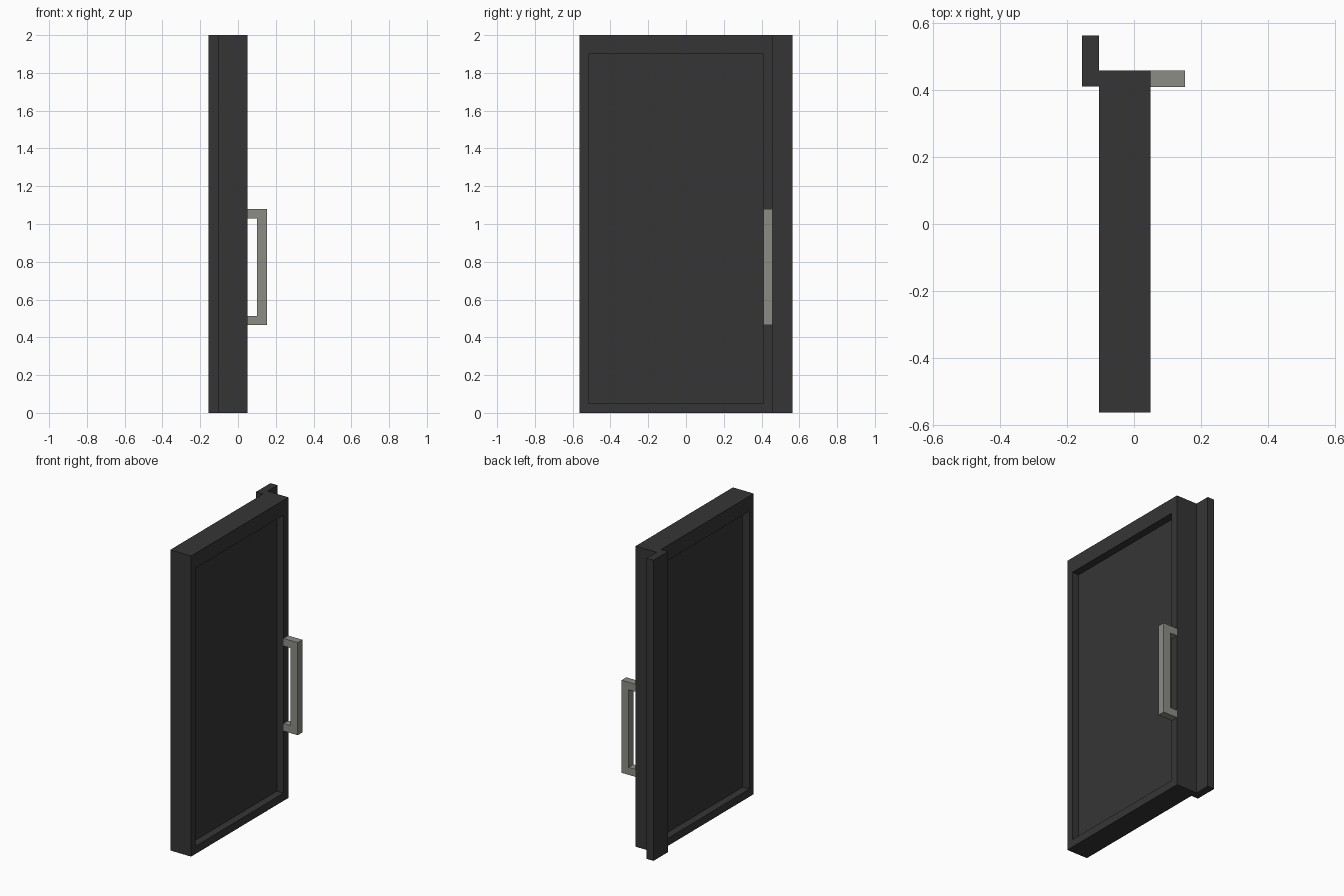
import bpy, bmesh

cube = bpy.data.objects.get("Cube")
if cube:
    bpy.data.objects.remove(cube, do_unlink=True)


def material(name, rgb):
    m = bpy.data.materials.new(name)
    m.use_nodes = True
    m.diffuse_color = (*rgb, 1)
    bsdf = next(n for n in m.node_tree.nodes if n.type == 'BSDF_PRINCIPLED')
    bsdf.inputs["Base Color"].default_value = (*rgb, 1)
    return m


charcoal = material("charcoal", (0.036, 0.036, 0.036))
grey = material("warm grey", (0.262, 0.262, 0.238))


def finish(bm, name, mat):
    bmesh.ops.recalc_face_normals(bm, faces=bm.faces[:])
    me = bpy.data.meshes.new(name)
    bm.to_mesh(me)
    bm.free()
    me.materials.append(mat)
    ob = bpy.data.objects.new(name, me)
    bpy.context.collection.objects.link(ob)
    return ob


def box(lo, hi):
    bm = bmesh.new()
    bmesh.ops.create_cube(bm, size=1)
    for v in bm.verts:
        v.co = [(a + b) / 2 + c * (b - a) for a, b, c in zip(lo, hi, v.co)]
    return bm


# Door slab with a recessed panel on each broad side
bm = box((-0.104, -0.563, 0), (0.049, 0.459, 2))
bm.normal_update()
sides = [f for f in bm.faces if abs(f.normal.x) > 0.9]
DEPTH = 0.05
for f in sides:
    s = 1 if f.normal.x > 0 else -1
    bmesh.ops.inset_individual(bm, faces=[f], thickness=0.05)
    # fit the inset to its borders: the top rail is the widest
    for v in f.verts:
        v.co.y = 0.409 if v.co.y > 0 else -0.517
        v.co.z = 1.90 if v.co.z > 1 else 0.051
    # sink the panel, leaving straight recess walls
    wall = bmesh.ops.extrude_discrete_faces(bm, faces=[f])["faces"][0]
    for v in wall.verts:
        v.co.x -= s * DEPTH
finish(bm, "door_slab", charcoal)

# Stop strip along the rear edge
finish(box((-0.155, 0.411, 0), (-0.104, 0.563, 2)), "stop_strip", charcoal)

# Pull handle: square U profile (x, z) extruded along y
profile = [(0.049, 0.464), (0.153, 0.464), (0.153, 1.08), (0.049, 1.08),
           (0.049, 1.03), (0.101, 1.03), (0.101, 0.514), (0.049, 0.514)]
bm = bmesh.new()
face = bm.faces.new([bm.verts.new((x, 0.409, z)) for x, z in profile])
ext = bmesh.ops.extrude_face_region(bm, geom=[face])["geom"]
for v in ext:
    if isinstance(v, bmesh.types.BMVert):
        v.co.y += 0.05
finish(bm, "pull_handle", grey)
